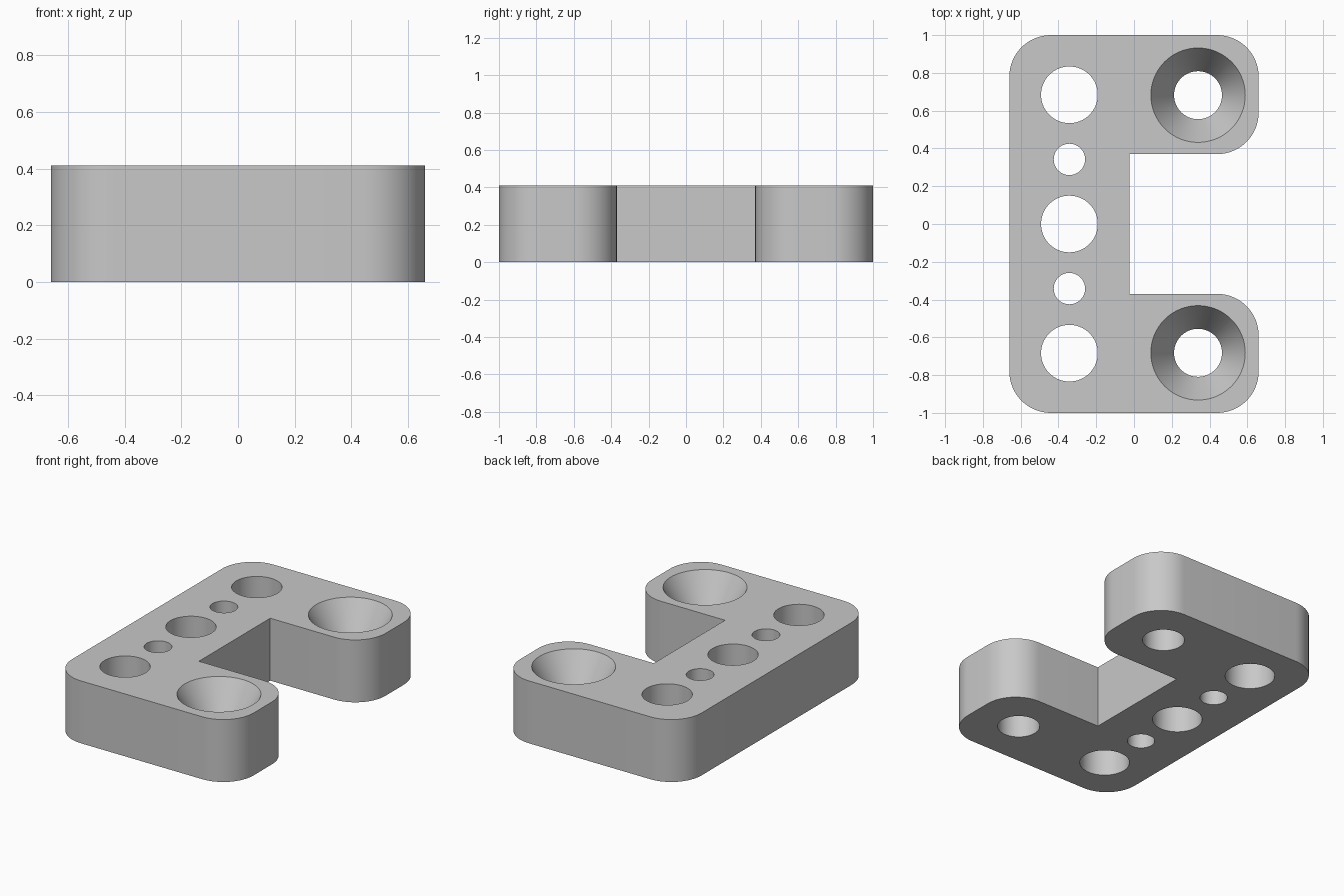
import bpy, bmesh, math

if "Cube" in bpy.data.objects:
    bpy.data.objects.remove(bpy.data.objects["Cube"])

HEIGHT = 0.41
HALF_X, HALF_Y = 0.66, 1.0
CORNER = 0.22
NOTCH_X, NOTCH_Y = -0.025, 0.37
SEGMENTS = 64

grey = bpy.data.materials.new("plain grey")
grey.diffuse_color = (0.58, 0.58, 0.58, 1)
grey.use_nodes = True
grey.node_tree.nodes["Principled BSDF"].inputs["Base Color"].default_value = grey.diffuse_color


def make_object(name, bm):
    bmesh.ops.recalc_face_normals(bm, faces=bm.faces)
    mesh = bpy.data.meshes.new(name)
    bm.to_mesh(mesh)
    bm.free()
    mesh.materials.append(grey)
    obj = bpy.data.objects.new(name, mesh)
    bpy.context.collection.objects.link(obj)
    return obj


def arc(cx, cy, start, steps=16):
    """Quarter-circle corner, counter-clockwise from the start angle."""
    return [(cx + CORNER * math.cos(math.radians(start + 90 * i / steps)),
             cy + CORNER * math.sin(math.radians(start + 90 * i / steps)))
            for i in range(steps + 1)]


def lathe_cutter(name, x, y, profile):
    """Closed round cutter from (radius, z) pairs, bottom to top."""
    bm = bmesh.new()
    rings = []
    for r, z in profile:
        rings.append([bm.verts.new((x + r * math.cos(2 * math.pi * i / SEGMENTS),
                                    y + r * math.sin(2 * math.pi * i / SEGMENTS), z))
                      for i in range(SEGMENTS)])
    for low, high in zip(rings, rings[1:]):
        for i in range(SEGMENTS):
            j = (i + 1) % SEGMENTS
            bm.faces.new((low[i], low[j], high[j], high[i]))
    bm.faces.new(rings[0][::-1])
    bm.faces.new(rings[-1])
    obj = make_object(name, bm)
    obj.hide_render = True
    return obj


# Bracket body: C-shaped outline with rounded outer corners and a square notch
ax, ay = HALF_X - CORNER, HALF_Y - CORNER
inner = NOTCH_Y + CORNER
outline = (arc(-ax, -ay, 180) + arc(ax, -ay, 270) + arc(ax, -inner, 0)
           + [(NOTCH_X, -NOTCH_Y), (NOTCH_X, NOTCH_Y)]
           + arc(ax, inner, 270) + arc(ax, ay, 0) + arc(-ax, ay, 90))
bm = bmesh.new()
base = bm.faces.new([bm.verts.new((x, y, 0)) for x, y in outline])
top = bmesh.ops.extrude_face_region(bm, geom=[base])["geom"]
bmesh.ops.translate(bm, vec=(0, 0, HEIGHT),
                    verts=[v for v in top if isinstance(v, bmesh.types.BMVert)])
bracket = make_object("bracket", bm)

# Straight holes: three large and two small along the spine
cutters = []
for i in range(-2, 3):
    r = 0.083 if i % 2 else 0.15
    cutters.append(lathe_cutter("spine_hole_cutter", -0.342, 0.342 * i,
                                [(r, -0.1), (r, HEIGHT + 0.1)]))

# Countersunk screw holes: one in each arm
for side in (-1, 1):
    cutters.append(lathe_cutter("countersink_cutter", 0.339, 0.682 * side,
                                [(0.127, -0.1), (0.127, HEIGHT - 0.213),
                                 (0.25, HEIGHT), (0.25, HEIGHT + 0.1)]))

# Cut the holes, then drop the cutters
bpy.context.view_layer.objects.active = bracket
bracket.select_set(True)
for cutter in cutters:
    mod = bracket.modifiers.new("hole", 'BOOLEAN')
    mod.operation = 'DIFFERENCE'
    mod.solver = 'EXACT'
    mod.object = cutter
    bpy.ops.object.modifier_apply(modifier=mod.name)
    bpy.data.objects.remove(cutter, do_unlink=True)

bpy.ops.object.select_all(action='DESELECT')
bracket.select_set(True)
bpy.ops.object.shade_smooth_by_angle(angle=math.radians(25))
